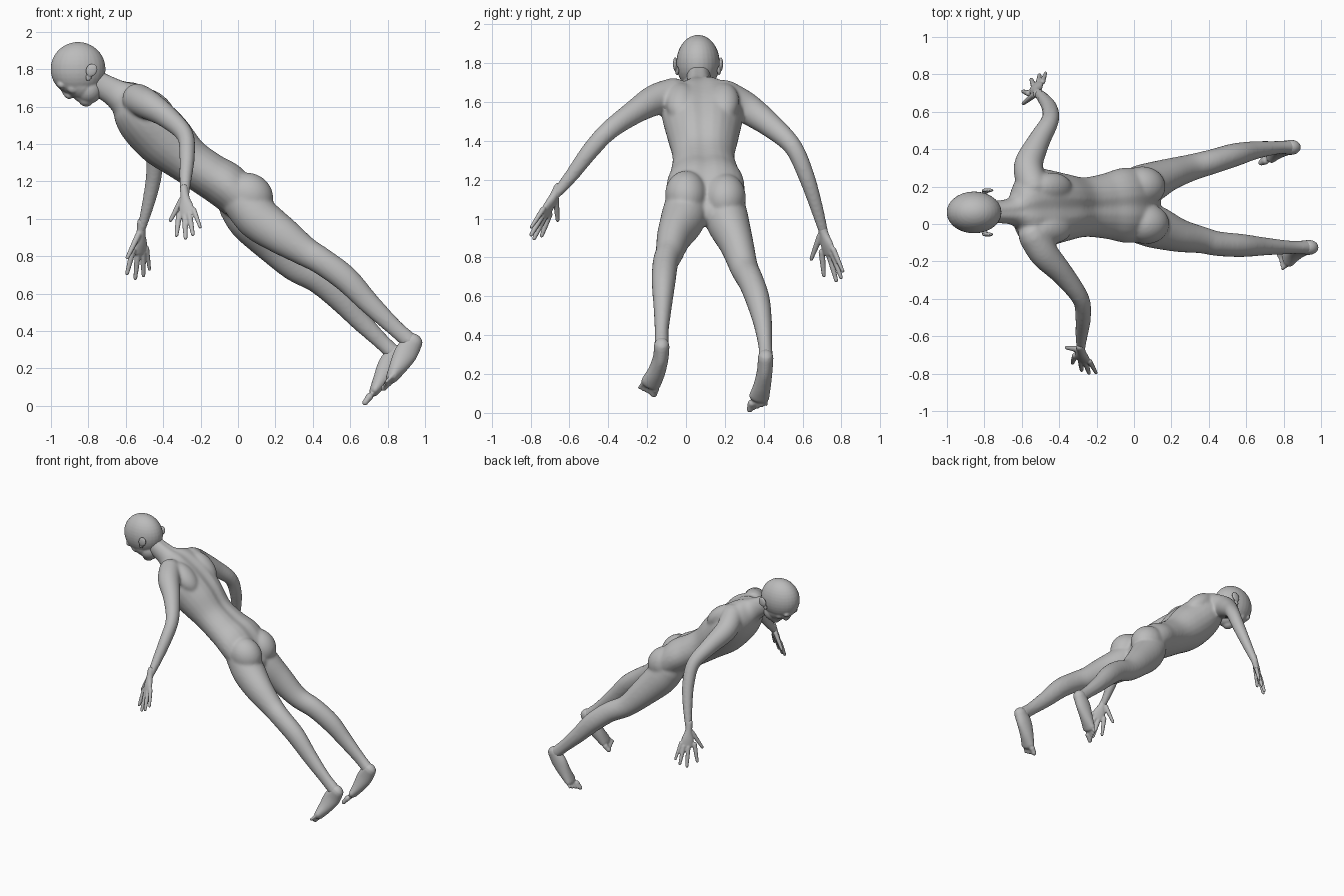
import bpy, bmesh, math
from mathutils import Vector, Matrix

cube = bpy.data.objects.get("Cube")
if cube:
    bpy.data.objects.remove(cube)

skin = bpy.data.materials.new("plain grey")
skin.use_nodes = True
skin.diffuse_color = (0.5, 0.5, 0.5, 1)
skin.node_tree.nodes["Principled BSDF"].inputs["Base Color"].default_value = skin.diffuse_color

Y = Vector((0, 1, 0))


def spline(rows, steps=5):
    """Smooth curve through rows of (x, y, z, half width, half depth)."""
    rows = [Vector(r) for r in rows]
    out = []
    for i in range(len(rows) - 1):
        a, b, c, d = rows[max(i - 1, 0)], rows[i], rows[i + 1], rows[min(i + 2, len(rows) - 1)]
        for k in range(steps):
            t = k / steps
            out.append(b + (c - a) * (t / 2) + (a * 2 - b * 5 + c * 4 - d) * (t * t / 2)
                       + (b * 3 - a - c * 3 + d) * (t ** 3 / 2))
    return out + [rows[-1]]


def tube(bm, rows, side=Y, groove=0.0, sides=24):
    """Elliptical tube with rounded ends; groove dents the upper middle."""
    pts = spline(rows)
    pos = [Vector(p[:3]) for p in pts]
    rings = []
    for i, p in enumerate(pts):
        t = (pos[min(i + 1, len(pos) - 1)] - pos[max(i - 1, 0)]).normalized()
        rings.append((pos[i], t, p[3], p[4]))
    caps = [math.radians(a) for a in (30, 55, 75, 87)]

    def cap(ring, sign):
        c, t, w, d = ring
        return [(c + t * sign * min(w, d) * math.sin(a), t, w * math.cos(a), d * math.cos(a)) for a in caps]

    rings = cap(rings[0], -1)[::-1] + rings + cap(rings[-1], 1)
    loops = []
    for c, t, w, d in rings:
        u = (side - t * side.dot(t)).normalized()
        n = u.cross(t)
        if n.z < 0:
            n, flip = -n, True
        loop = []
        for k in range(sides):
            a = 2 * math.pi * k / sides
            dent = 1 - groove * math.exp(-(math.cos(a) / 0.22) ** 2) if math.sin(a) > 0 else 1
            loop.append(bm.verts.new(c + u * w * math.cos(a) + n * d * dent * math.sin(a)))
        loops.append(loop)
    for a, b in zip(loops, loops[1:]):
        for k in range(sides):
            j = (k + 1) % sides
            bm.faces.new((a[k], a[j], b[j], b[k]))
    bm.faces.new(loops[0][::-1])
    bm.faces.new(loops[-1])


def ball(bm, centre, size, tilt=0):
    """Ellipsoid, tilted about the side-to-side axis."""
    m = Matrix.Translation(centre) @ Matrix.Rotation(math.radians(tilt), 4, "Y") @ Matrix.Diagonal((*size, 1))
    bmesh.ops.create_uvsphere(bm, u_segments=28, v_segments=18, radius=1, matrix=m)


def finish(bm, name, voxel, smooth):
    """Fuse the pieces into one smooth skin."""
    bmesh.ops.recalc_face_normals(bm, faces=bm.faces)
    mesh = bpy.data.meshes.new(name)
    bm.to_mesh(mesh)
    bm.free()
    mesh.materials.append(skin)
    ob = bpy.data.objects.new(name, mesh)
    bpy.context.scene.collection.objects.link(ob)
    fuse = ob.modifiers.new("fuse", "REMESH")
    fuse.mode, fuse.voxel_size, fuse.use_smooth_shade = "VOXEL", voxel, True
    soft = ob.modifiers.new("soften", "SMOOTH")
    soft.factor, soft.iterations = 0.5, smooth
    for p in mesh.polygons:
        p.use_smooth = True


# Torso and neck
body = bmesh.new()
tube(body, [(-.80, .065, 1.75, .065, .07), (-.71, .065, 1.705, .062, .072), (-.64, .07, 1.665, .085, .085),
            (-.58, .08, 1.625, .18, .12), (-.50, .085, 1.54, .21, .155), (-.385, .088, 1.425, .185, .16),
            (-.27, .09, 1.32, .16, .13), (-.155, .095, 1.24, .175, .125), (-.06, .1, 1.18, .2, .13),
            (.02, .1, 1.1, .195, .115), (.07, .1, 1.04, .14, .08)], groove=.13)

# Shoulder blades and buttocks
for s in (-1, 1):
    ball(body, (-.44, .085 + s * .11, 1.6), (.13, .08, .07), 40)
ball(body, (.065, .0, 1.125), (.13, .108, .115), 40)
ball(body, (.045, .2, 1.11), (.13, .108, .115), 40)

# Legs
tube(body, [(.02, .01, 1.1, .11, .11), (.11, -.015, 1.0, .115, .118), (.235, -.06, .91, .09, .103),
            (.36, -.085, .825, .072, .08), (.445, -.105, .775, .066, .073), (.575, -.115, .68, .062, .07),
            (.70, -.12, .55, .048, .058), (.835, -.125, .42, .036, .046), (.92, -.125, .345, .038, .046)])
tube(body, [(-.0, .19, 1.08, .11, .11), (.065, .212, .99, .112, .118), (.175, .26, .87, .088, .10),
            (.30, .3, .745, .072, .078), (.425, .335, .675, .066, .073), (.54, .37, .58, .062, .07),
            (.65, .395, .46, .048, .056), (.765, .408, .345, .036, .044), (.83, .41, .285, .038, .044)])

# Arms
tube(body, [(-.54, -.06, 1.64, .08, .085), (-.48, -.16, 1.61, .078, .08), (-.38, -.27, 1.545, .06, .062),
            (-.285, -.40, 1.45, .046, .05), (-.272, -.5, 1.34, .042, .045), (-.28, -.59, 1.22, .034, .036),
            (-.285, -.675, 1.12, .023, .026)], Vector((1, 0, 0)))
tube(body, [(-.54, .2, 1.635, .08, .08), (-.565, .31, 1.57, .078, .08), (-.51, .44, 1.475, .06, .062),
            (-.45, .55, 1.37, .048, .048), (-.45, .615, 1.23, .043, .043), (-.48, .665, 1.08, .034, .035),
            (-.518, .705, .94, .023, .026)], Vector((1, 0, 0)))
finish(body, "body", .009, 12)

# Head: skull, face, jaw, chin, nose, brow, lips, cheekbones
head = bmesh.new()
ball(head, (-.855, .062, 1.8), (.147, .112, .145))
ball(head, (-.86, .062, 1.735), (.125, .09, .085), 39)
ball(head, (-.80, .062, 1.69), (.075, .075, .075), 30)
ball(head, (-.813, .062, 1.64), (.042, .042, .04), 30)
ball(head, (-.918, .062, 1.678), (.045, .016, .022), 60)
ball(head, (-.905, .062, 1.658), (.02, .024, .017), 40)
ball(head, (-.852, .062, 1.648), (.028, .036, .02), 39)
for s in (-1, 1):
    ball(head, (-.945, .062 + s * .036, 1.715), (.025, .038, .02), 39)
    ball(head, (-.885, .062 + s * .055, 1.70), (.035, .026, .03), 39)
finish(head, "head", .006, 5)

# Ears: rim plates with a lobe
for s, name in ((-1, "right_ear"), (1, "left_ear")):
    ear = bmesh.new()
    ball(ear, (-.783, .062 + s * .118, 1.795), (.03, .011, .036), 25)
    ball(ear, (-.797, .062 + s * .108, 1.76), (.016, .01, .024), 25)
    finish(ear, name, .004, 3)


# Hands: wrist point, then fingertips from thumb to little finger
def hand(name, wrist, tips):
    bm = bmesh.new()
    wrist, tips = Vector(wrist), [Vector(t) for t in tips]
    side = (tips[4] - tips[1]).normalized()
    centre = sum(tips[1:], Vector()) / 4
    rows = [(-.15, .022, .024), (.1, .026, .022), (.32, .043, .021), (.5, .042, .016)]
    tube(bm, [(*wrist.lerp(centre, f), w, d) for f, w, d in rows], side)
    for i, tip in enumerate(tips):
        fat = .014 if i < 4 else .012
        base = wrist.lerp(tip, .2 if i == 0 else .48)
        if i:
            base = base.lerp(wrist.lerp(centre, .48), -.25)
        mid = base.lerp(tip, .5)
        end = tip.lerp(base, .06)
        tube(bm, [(*base, fat * 1.2, fat * 1.2), (*mid, fat, fat), (*end, fat * .75, fat * .75)], side, sides=12)
    finish(bm, name, .005, 3)


hand("right_hand", (-.285, -.672, 1.13),
     [(-.365, -.66, .985), (-.33, -.745, .905), (-.28, -.785, .89), (-.24, -.8, .91), (-.2, -.8, .95)])
hand("left_hand", (-.518, .703, .945),
     [(-.595, .642, .785), (-.595, .71, .7), (-.55, .775, .673), (-.505, .8, .69), (-.472, .81, .722)])


# Feet: heel to ball of the foot, then five toes from big to little
def foot(name, rows, big, little):
    bm = bmesh.new()
    tube(bm, rows)
    big, little, root = Vector(big), Vector(little), Vector(rows[-1][:3])
    for i in range(5):
        tip = big.lerp(little, i / 4)
        fat = .021 if i == 0 else .0145 - i * .0005
        start = root.lerp(tip, .4) + (tip - big.lerp(little, .5)) * .45
        tube(bm, [(*start, fat, fat), (*start.lerp(tip, .55), fat * .85, fat * .8), (*tip, fat * .8, fat * .8)], sides=12)
    finish(bm, name, .006, 4)


foot("right_foot", [(.94, -.125, .345, .04, .05), (.90, -.13, .285, .04, .062), (.86, -.15, .215, .045, .05),
                    (.825, -.18, .155, .053, .033)], (.78, -.165, .095), (.795, -.238, .13))
foot("left_foot", [(.845, .41, .285, .04, .05), (.805, .405, .215, .04, .058), (.765, .392, .14, .045, .044),
                   (.73, .376, .08, .053, .028)], (.68, .328, .018), (.71, .412, .045))
